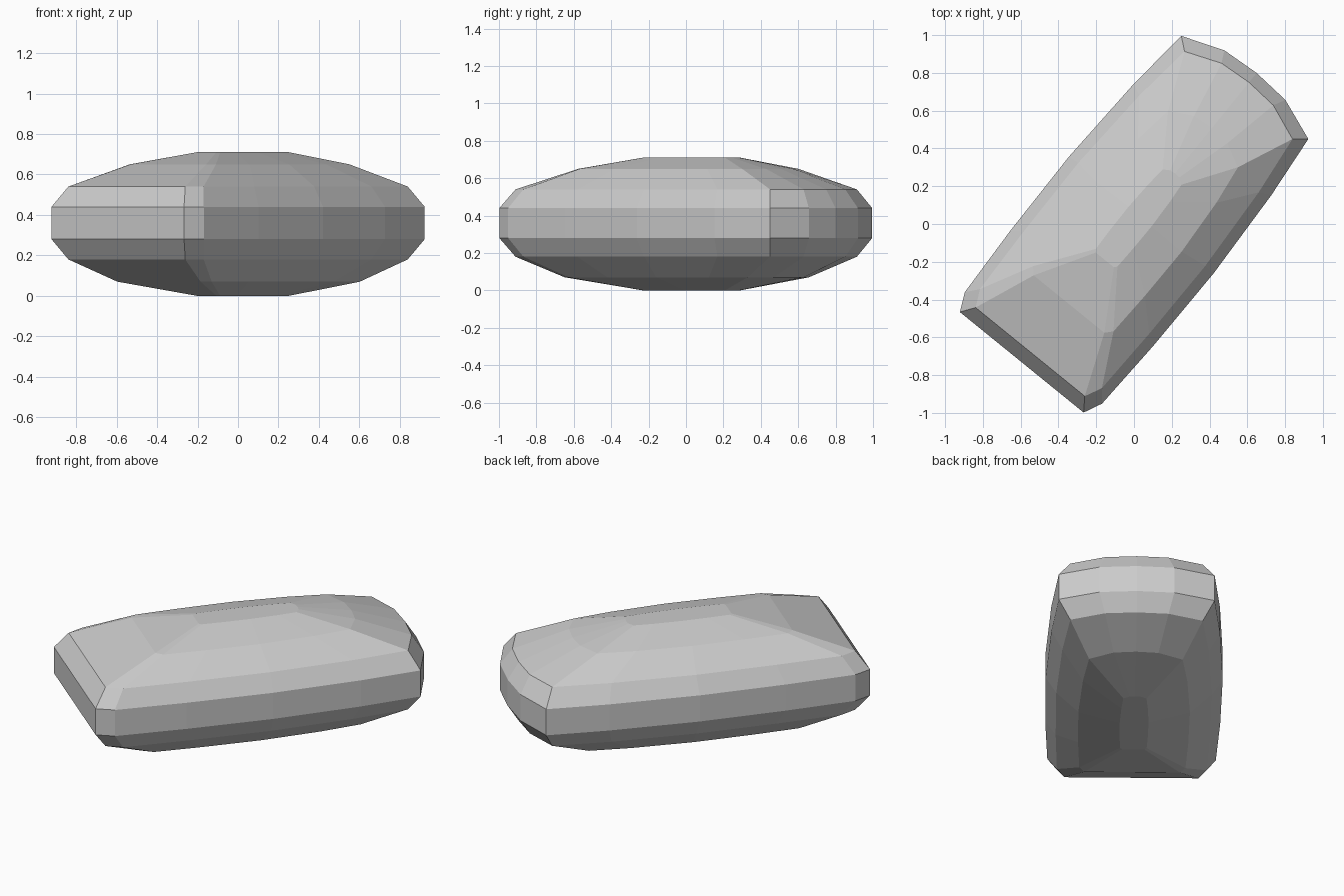
import bpy, bmesh, math
from mathutils import Matrix

if "Cube" in bpy.data.objects:
    bpy.data.objects.remove(bpy.data.objects["Cube"])


# One horizontal outline: straight near end, bulging sides, arched far end.
# near / side / far / tip are positions along the length; w_* are half widths.
def outline(near, side, far, tip, w_near, w_side, w_mid, w_far):
    half = [(near, w_near), (side, w_side)]
    for t, w in ((0.23, w_side * 0.25 + w_mid * 0.75), (0.51, w_mid),
                 (0.80, w_mid * 0.6 + w_far * 0.4)):
        half.append((side + (far - side) * t, w))
    half += [(far, w_far), (far + (tip - far) * 0.85, w_far * 0.48)]
    return half + [(tip, 0)] + [(u, -v) for u, v in reversed(half)]


wide = (-0.943, -0.845, 0.931, 1.03, 0.422, 0.468, 0.492, 0.433)
shoulder = (-0.872, -0.782, 0.878, 0.966, 0.372, 0.416, 0.433, 0.368)
plateau = (-0.245, -0.23, 0.32, 0.345, 0.062, 0.074, 0.08, 0.064)

# Stack of outlines from the base to the top
layers = [
    (0.00, plateau),
    (0.07, (-0.62, -0.57, 0.635, 0.72, 0.265, 0.295, 0.31, 0.26)),
    (0.18, shoulder),
    (0.28, wide),
    (0.44, wide),
    (0.54, shoulder),
    (0.65, (-0.546, -0.51, 0.58, 0.655, 0.241, 0.274, 0.288, 0.238)),
    (0.71, plateau),
]

bm = bmesh.new()
rings = [[bm.verts.new((u, v, z)) for u, v in outline(*p)] for z, p in layers]
for low, high in zip(rings, rings[1:]):
    n = len(low)
    for i in range(n):
        j = (i + 1) % n
        bm.faces.new((low[i], low[j], high[j], high[i]))
bm.faces.new(rings[0])
bm.faces.new(rings[-1])

# Turn the long axis to its diagonal
bm.transform(Matrix.Rotation(math.atan2(0.776, 0.63), 4, 'Z'))
bmesh.ops.recalc_face_normals(bm, faces=bm.faces)

mesh = bpy.data.meshes.new("stone_block")
bm.to_mesh(mesh)
bm.free()
block = bpy.data.objects.new("stone_block", mesh)
bpy.context.collection.objects.link(block)
